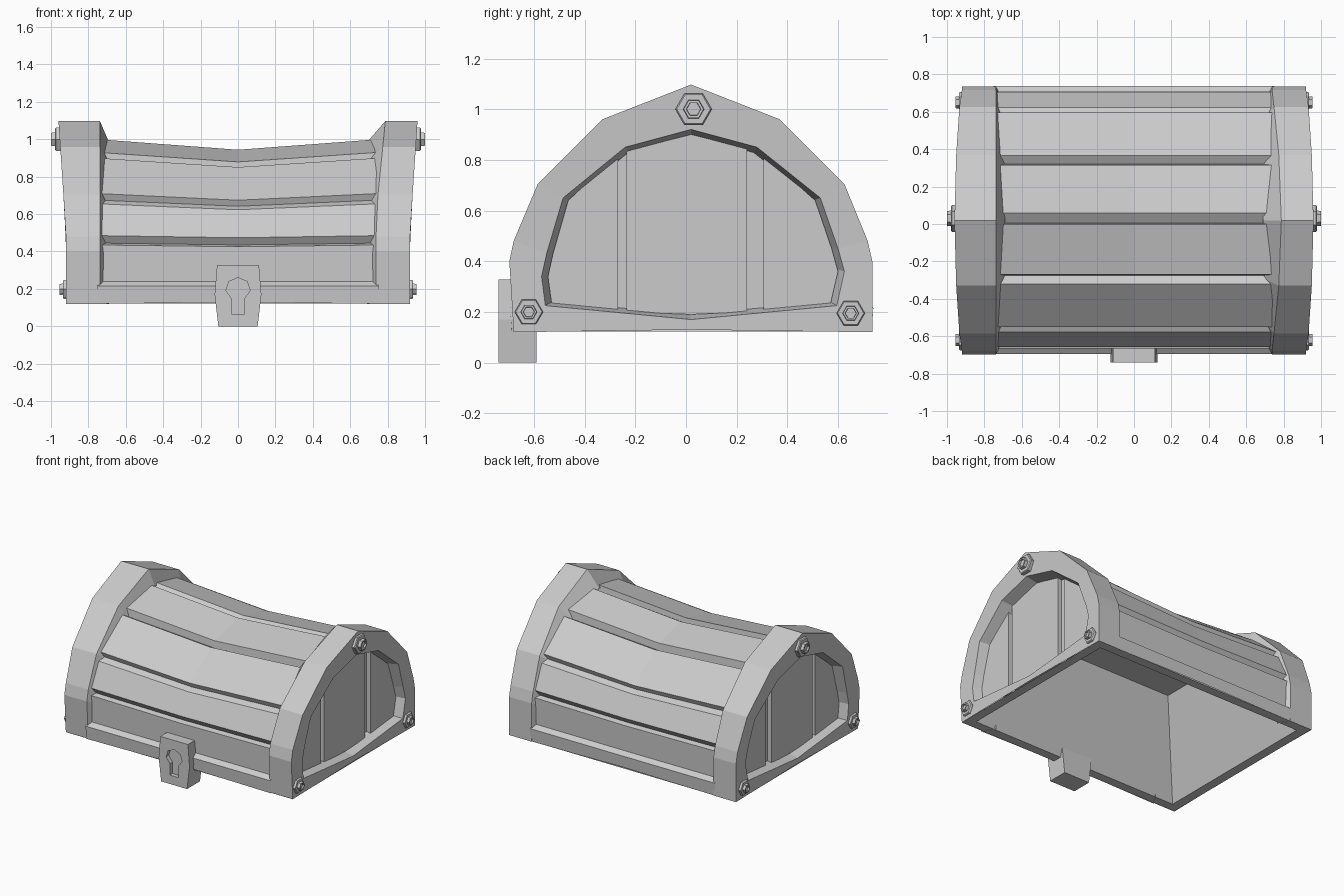
import bpy, bmesh, math

if "Cube" in bpy.data.objects:
    bpy.data.objects.remove(bpy.data.objects["Cube"])


def make(name, verts, faces, inward=False):
    me = bpy.data.meshes.new(name)
    bm = bmesh.new()
    vs = [bm.verts.new(v) for v in verts]
    for f in faces:
        bm.faces.new([vs[i] for i in f])
    bmesh.ops.recalc_face_normals(bm, faces=bm.faces[:])
    if inward:
        bm.normal_update()
        top = max(bm.faces, key=lambda f: f.calc_center_median().z)
        if top.normal.z > 0:
            bmesh.ops.reverse_faces(bm, faces=bm.faces[:])
    bm.to_mesh(me)
    bm.free()
    ob = bpy.data.objects.new(name, me)
    bpy.context.collection.objects.link(ob)
    return ob


def loft(name, rings, cyclic, cap_start=False, cap_end=False, inward=False):
    """Skin equal-length rings; cyclic holds one flag per span."""
    n = len(rings[0])
    verts = [p for r in rings for p in r]
    faces = []
    for k, cyc in enumerate(cyclic):
        for i in range(n if cyc else n - 2):
            j = (i + 1) % n
            faces.append((k*n + i, k*n + j, (k+1)*n + j, (k+1)*n + i))
    if cap_start:
        faces.append(range(n))
    if cap_end:
        faces.append(range((len(rings) - 1)*n, len(rings)*n))
    return make(name, verts, faces, inward)


def prism_y(name, prof, y0, y1):
    return loft(name, [[(x, y, z) for x, z in prof] for y in (y0, y1)], [True], True, True)


# Matching outer and inner arch outlines (y, z); last point is mid bottom
OUTER = [(-.68, .12), (-.697, .40), (-.68, .48), (-.585, .705), (-.33, .96), (.02, 1.097),
         (.37, .96), (.625, .705), (.717, .48), (.735, .40), (.735, .12), (.02, .13)]
INNER = [(-.555, .225), (-.57, .34), (-.55, .43), (-.485, .65), (-.24, .85), (.02, .92),
         (.28, .85), (.53, .65), (.60, .45), (.625, .36), (.595, .225), (.02, .17)]


def end_x(z):
    return .92 + .04*max(0, (z - .5)/.6)


def scaled(p, s):
    return (.02 + (p[0] - .02)*s, .12 + (p[1] - .12)*s)


for side, s in (("right", 1), ("left", -1)):
    # Heavy arched end band with its recess
    lean = .05 if s > 0 else 0
    r0 = [(s*.69, *scaled(p, .885)) for p in OUTER]
    r1 = [(s*(.738 + lean*max(0, (p[1] - .6)/.5)), *p) for p in OUTER]
    r2 = [(s*end_x(p[1]), *p) for p in OUTER]
    r3 = [(s*end_x(q[1]), *q) for q in INNER]
    r4 = [(s*.83, .02 + (y - .02)*.95, .5 + (z - .5)*.94) for y, z in INNER]
    loft(side + "_end_band", [r0, r1, r2, r3, r4], [False, False, True, True], cap_end=True)

    # Upright boards on the end, with chamfered grooves between them
    boards = {"middle": [(-.235, .20), (-.235, .835), (.02, .90), (.24, .845), (.24, .20), (.02, .19)],
              "front": [(-.268, .20), (-.268, .82), (-.465, .64), (-.525, .43), (-.545, .34), (-.53, .23)],
              "back": [(.305, .20), (.305, .82), (.51, .64), (.575, .45), (.60, .36), (.57, .23)]}
    for label, prof in boards.items():
        loft(side + "_end_board_" + label,
             [[(s*x, y, z) for y, z in prof] for x in (.825, .86)], [True], True, True)

    # Hexagonal bolts
    for label, y, z, r, x0, x1, x2 in (("top", .03, 1.0, .072, .93, .978, 1.0),
                                       ("front", -.62, .20, .056, .90, .935, .955),
                                       ("back", .65, .195, .056, .90, .935, .955)):
        def hexa(x, rad):
            return [(s*x, y + rad*math.cos(i*math.pi/3), z + rad*math.sin(i*math.pi/3))
                    for i in range(6)]
        loft(side + "_" + label + "_bolt",
             [hexa(x0, r), hexa(x1 - .006, r), hexa(x1, r*.92), hexa(x1, r*.58),
              hexa(x2, r*.55), hexa(x2, r*.40), hexa(x2 - .012, r*.38)],
             [True]*6, True, True)

# Sagging planked roof with grooves, front and back bottom rails; back mirrors the front
FRONT = [(-.687, .12), (-.694, .215), (-.66, .24), (-.665, .435), (-.63, .445), (-.657, .485),
         (-.578, .655), (-.535, .675), (-.55, .71), (-.32, .90), (-.275, .875), (-.27, .93)]
PLANKS = (FRONT + [(0, 1.0), (.005, .96), (.06, .995)]
          + [(.045 - y, z) for y, z in reversed(FRONT)])
n = len(PLANKS)
verts = []
for x in (-.75, 0, .75):
    for y, z in PLANKS:
        k = .93 if x == 0 and z > .5 else .96 if x == 0 else 1
        verts.append((x, y, .2 + (z - .2)*k if z > .2 else z + (.01 if x == 0 else 0)))
make("plank_roof", verts, [(k*n + i, k*n + i + 1, (k+1)*n + i + 1, (k+1)*n + i)
                           for k in range(2) for i in range(n - 1)])


# Bottom rim and hollow inside
def rect(hx, y0, y1, z):
    return [(-hx, y0, z), (hx, y0, z), (hx, y1, z), (-hx, y1, z)]


loft("hollow_inside", [rect(.918, -.682, .733, .122), rect(.85, -.615, .665, .122),
                       rect(.815, -.58, .63, .21), rect(.60, -.365, .415, .75)],
     [True]*3, cap_end=True, inward=True)

# Lock plate with keyhole recess
lock = prism_y("lock", [(-.105, 0), (.105, 0), (.125, .17), (.112, .328), (-.112, .328),
                        (-.125, .17)], -.74, -.59)
a0 = math.radians(-58)
step = math.radians(296)/6
hole = [(.065*math.cos(a0 + i*step), .20 + .06*math.sin(a0 + i*step))
        for i in range(7)] + [(-.035, .065), (.035, .065)]
cutter = prism_y("keyhole_cutter", hole, -.80, -.71)
cutter.hide_render = True
mod = lock.modifiers.new("keyhole", 'BOOLEAN')
mod.operation = 'DIFFERENCE'
mod.solver = 'EXACT'
mod.object = cutter
bpy.context.view_layer.objects.active = lock
bpy.ops.object.modifier_apply(modifier=mod.name)
bpy.data.objects.remove(cutter)
